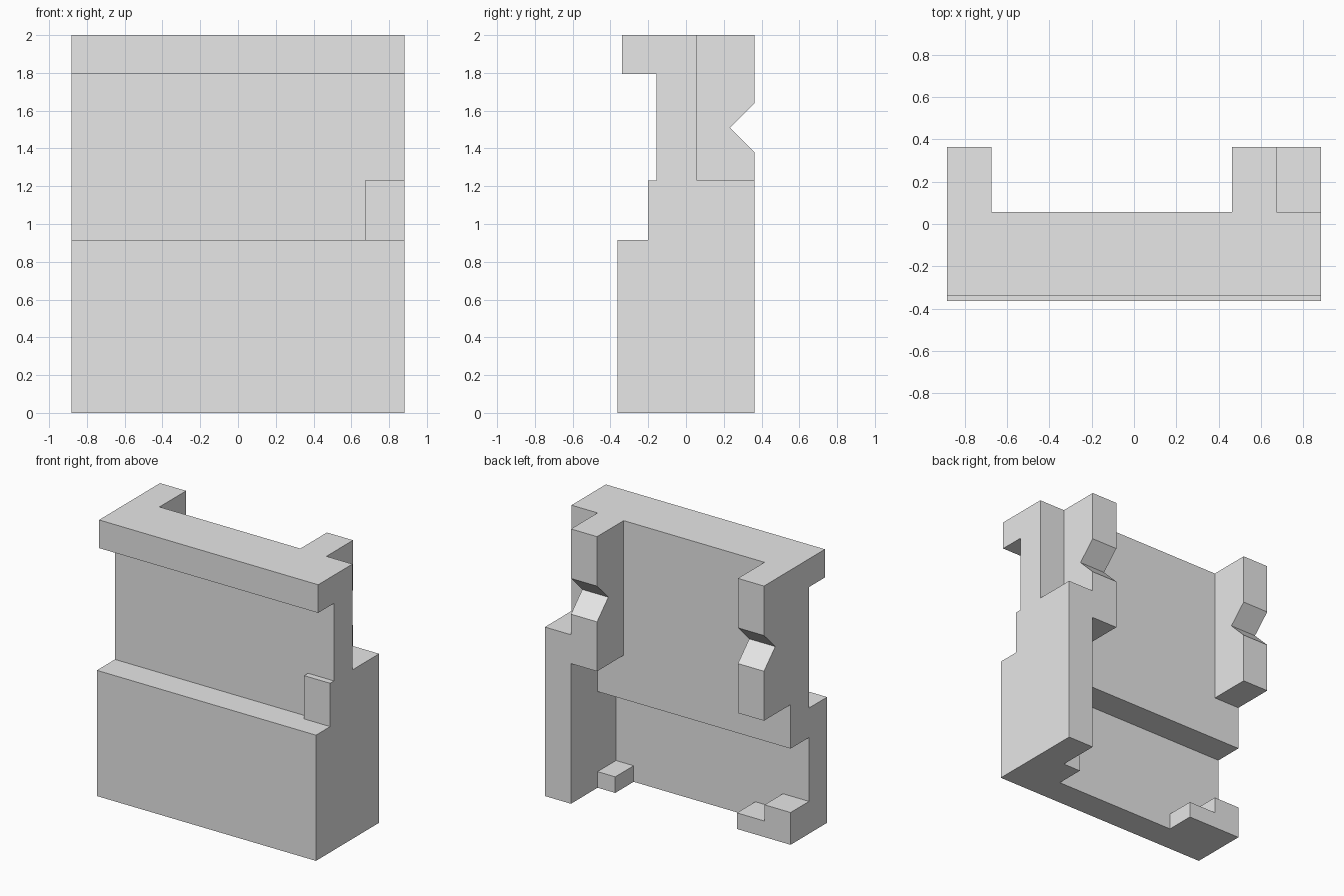
import bpy
import bmesh

cube = bpy.data.objects.get("Cube")
if cube:
    bpy.data.objects.remove(cube, do_unlink=True)

# Shared dimensions
HALF, BACK, FRONT = 0.882, 0.363, -0.363
CORE, WALL = -0.155, 0.057        # front and back planes of the upper wall
RIM = 0.672                       # inner x of the outer edge strips
HEIGHT, ARM_BASE = 2.0, 1.02

grey = bpy.data.materials.new("plain grey")
grey.use_nodes = True
grey.diffuse_color = (0.8, 0.8, 0.8, 1)
grey.node_tree.nodes["Principled BSDF"].inputs["Base Color"].default_value = (0.8, 0.8, 0.8, 1)


def extrude_profile(name, x0, x1, profile):
    """Solid made by sweeping a (y, z) outline from x0 to x1."""
    bm = bmesh.new()
    face = bm.faces.new([bm.verts.new((x0, y, z)) for y, z in profile])
    swept = bmesh.ops.extrude_face_region(bm, geom=[face])["geom"]
    bmesh.ops.translate(bm, vec=(x1 - x0, 0, 0),
                        verts=[v for v in swept if isinstance(v, bmesh.types.BMVert)])
    bmesh.ops.recalc_face_normals(bm, faces=bm.faces)
    mesh = bpy.data.meshes.new(name)
    bm.to_mesh(mesh)
    bm.free()
    mesh.materials.append(grey)
    obj = bpy.data.objects.new(name, mesh)
    bpy.context.collection.objects.link(obj)
    return obj


def block(name, x0, x1, y0, y1, z0, z1):
    return extrude_profile(name, x0, x1, [(y0, z0), (y1, z0), (y1, z1), (y0, z1)])


# Stepped panel: thick lower front, recessed middle, overhanging cap
panel = extrude_profile("stepped_panel", -HALF, HALF, [
    (FRONT, 0), (CORE, 0), (CORE, 0.7), (WALL, 0.7), (WALL, HEIGHT),
    (-0.338, HEIGHT), (-0.338, 1.795), (CORE, 1.795), (CORE, 0.915), (FRONT, 0.915)])

# Rear arms with a V notch
arm_profile = [(0, ARM_BASE), (BACK, ARM_BASE), (BACK, 1.38), (0.233, 1.51),
               (BACK, 1.64), (BACK, HEIGHT), (0, HEIGHT)]
parts = [
    extrude_profile("left_arm", 0.462, RIM, arm_profile),
    extrude_profile("right_arm", -HALF, -RIM, arm_profile),
    # Outer leg and the small feet behind the lower front
    block("left_leg", RIM, HALF, -0.2, BACK, 0, 1.23),
    block("left_foot", 0.53, 0.7, -0.2, WALL, 0, 0.117),
    block("right_foot", -HALF, -RIM, -0.2, WALL, 0, 0.235),
    block("right_toe", -0.7, -0.45, -0.2, WALL, 0, 0.117),
]

# Fuse the parts into one clean solid
for part in parts:
    union = panel.modifiers.new("join " + part.name, "BOOLEAN")
    union.operation = "UNION"
    union.solver = "EXACT"
    union.object = part
bpy.context.view_layer.update()
fused = bpy.data.meshes.new_from_object(panel.evaluated_get(bpy.context.evaluated_depsgraph_get()))
panel.modifiers.clear()
panel.data = fused
for part in parts:
    bpy.data.objects.remove(part, do_unlink=True)

# Merge coplanar faces
bm = bmesh.new()
bm.from_mesh(fused)
bmesh.ops.remove_doubles(bm, verts=bm.verts, dist=0.0005)
bmesh.ops.dissolve_limit(bm, angle_limit=0.01, verts=bm.verts, edges=bm.edges)
bm.to_mesh(fused)
bm.free()
